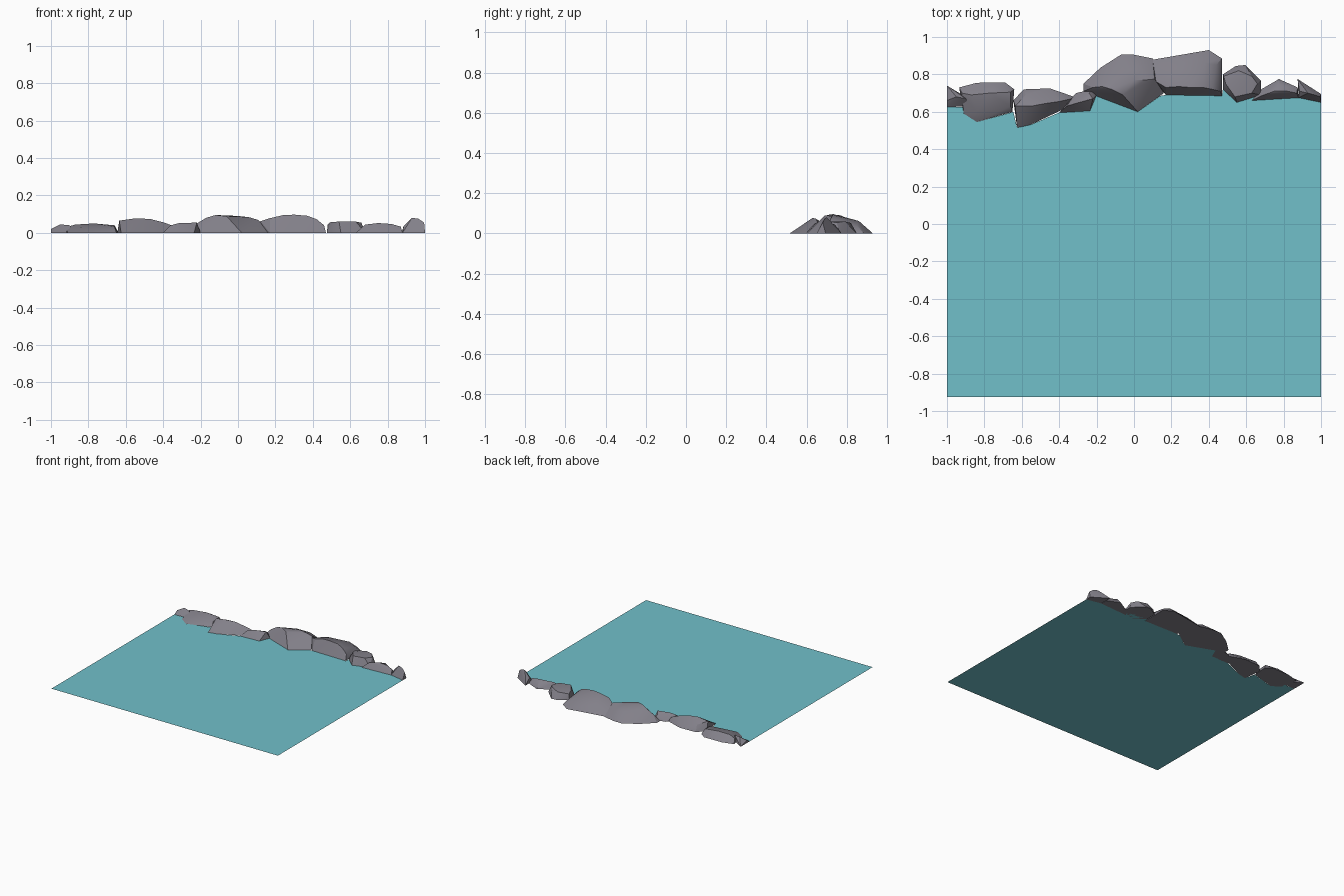
import bpy, bmesh


def material(name, rgb):
    m = bpy.data.materials.new(name)
    m.diffuse_color = (*rgb, 1)
    return m


ROCK = material("grey stone", (0.225, 0.215, 0.25))
WATER = material("turquoise water", (0.165, 0.53, 0.59))


def add_object(name, bm, mat):
    me = bpy.data.meshes.new(name)
    bm.to_mesh(me)
    bm.free()
    me.materials.append(mat)
    ob = bpy.data.objects.new(name, me)
    bpy.context.collection.objects.link(ob)
    return ob


def rock(name, base, crown):
    """Boulder: convex hull of a ground outline and a few crown points."""
    bm = bmesh.new()
    for x, y in base:
        bm.verts.new((x, y, 0))
    for p in crown:
        bm.verts.new(p)
    res = bmesh.ops.convex_hull(bm, input=bm.verts[:])
    junk = {v for v in res["geom_interior"] + res["geom_unused"]
            if isinstance(v, bmesh.types.BMVert)}
    bmesh.ops.delete(bm, geom=list(junk), context='VERTS')
    bmesh.ops.recalc_face_normals(bm, faces=bm.faces[:])
    ob = add_object(name, bm, ROCK)
    bpy.ops.object.select_all(action='DESELECT')
    ob.select_set(True)
    bpy.context.view_layer.objects.active = ob
    bpy.ops.object.shade_smooth_by_angle(angle=0.5)


# Boulders along the back shore, left to right
rock("rock_1", [(-1, .74), (-.9, .68), (-.87, .63), (-1, .625)],
     [(-1, .66, .02), (-.95, .68, .045), (-.9, .67, .04)])
rock("rock_2",
     [(-.935, .73), (-.84, .755), (-.69, .757), (-.64, .72), (-.65, .60),
      (-.84, .545), (-.91, .59)],
     [(-.92, .70, .03), (-.87, .69, .044), (-.77, .70, .05), (-.66, .705, .04),
      (-.66, .63, .033), (-.84, .60, .03), (-.75, .74, .025)])
rock("rock_3",
     [(-.645, .66), (-.59, .72), (-.45, .725), (-.32, .68), (-.385, .61),
      (-.555, .53), (-.625, .515)],
     [(-.635, .63, .065), (-.55, .63, .077), (-.47, .645, .074),
      (-.40, .655, .056), (-.34, .668, .035), (-.58, .69, .045)])
rock("rock_4",
     [(-.40, .595), (-.31, .70), (-.22, .72), (-.20, .69), (-.235, .605)],
     [(-.36, .63, .04), (-.31, .645, .053), (-.22, .67, .054), (-.24, .70, .04)])
rock("rock_5",
     [(-.27, .71), (-.27, .75), (-.18, .835), (-.07, .905), (0, .905),
      (.10, .885), (.16, .70), (.02, .60), (-.20, .70)],
     [(-.22, .73, .05), (-.17, .735, .08), (-.12, .72, .095), (-.06, .69, .088),
      (0, .77, .09), (.06, .77, .083), (.11, .775, .068), (-.06, .83, .06),
      (.05, .84, .055)])
rock("rock_6",
     [(.08, .875), (.40, .93), (.47, .885), (.47, .685), (.17, .69), (.11, .78)],
     [(.12, .76, .062), (.17, .73, .078), (.24, .735, .094), (.30, .73, .097),
      (.37, .73, .091), (.42, .72, .073), (.46, .71, .04),
      (.20, .84, .06), (.38, .86, .062), (.44, .85, .04)])
rock("rock_7",
     [(.475, .80), (.545, .845), (.595, .85), (.68, .765), (.68, .69),
      (.55, .65), (.475, .72)],
     [(.49, .75, .056), (.48, .79, .045), (.56, .82, .052), (.63, .79, .06),
      (.66, .75, .054), (.63, .70, .06), (.54, .68, .06)])
rock("rock_8",
     [(.63, .66), (.68, .72), (.775, .775), (.875, .73), (.88, .675)],
     [(.68, .685, .044), (.75, .71, .052), (.82, .71, .047), (.87, .70, .033),
      (.78, .74, .045)])
rock("rock_9",
     [(.875, .775), (1, .695), (1, .65), (.88, .675)],
     [(.885, .71, .035), (.93, .70, .08), (.965, .69, .075), (.995, .68, .055)])

# Flat water sheet whose back edge follows the foot of the rocks
shore = [(1, .65), (.88, .675), (.63, .66), (.55, .65), (.475, .72),
         (.47, .685), (.17, .69), (.14, .685), (.02, .60), (-.20, .70),
         (-.235, .605), (-.39, .60), (-.555, .53), (-.625, .515), (-.645, .60),
         (-.84, .545), (-.91, .59), (-.91, .627), (-1, .625)]
bm = bmesh.new()
outline = [(-1, -.925), (1, -.925)] + shore
face = bm.faces.new([bm.verts.new((x, y, 0)) for x, y in outline])
bmesh.ops.triangulate(bm, faces=[face])
add_object("water", bm, WATER)
